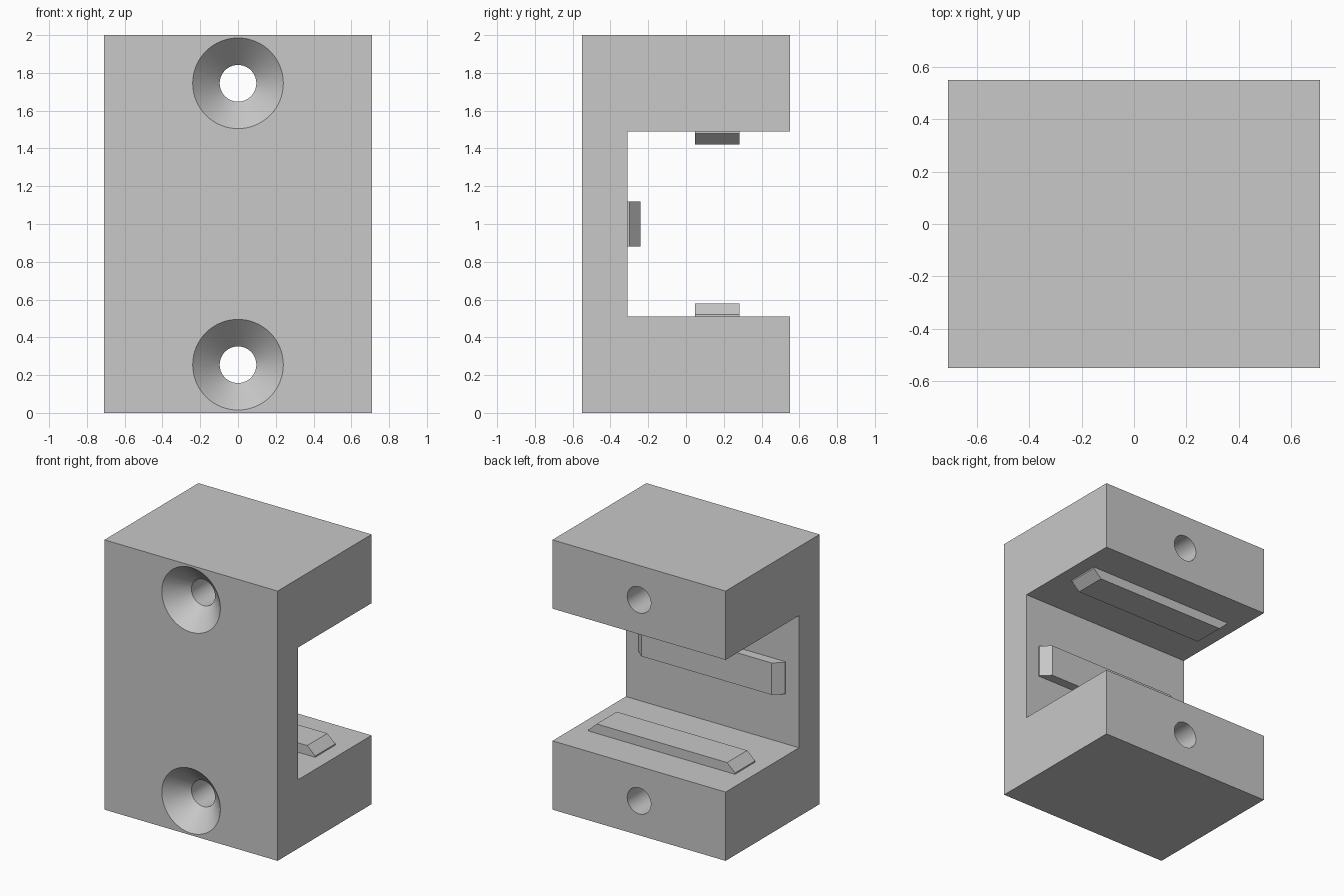
import bpy
import bmesh
import math
from mathutils import Vector

if "Cube" in bpy.data.objects:
    bpy.data.objects.remove(bpy.data.objects["Cube"])

# Plain grey finish
GREY = (0.58, 0.58, 0.58, 1)
grey = bpy.data.materials.new("plain grey")
grey.use_nodes = True
grey.diffuse_color = GREY
grey.node_tree.nodes["Principled BSDF"].inputs["Base Color"].default_value = GREY

W, D, H = 0.71, 0.55, 2.0           # half width, half depth, height
SLOT_BACK, LOW, HIGH = -0.31, 0.51, 1.49
MID_Y, MID_Z = 0.165, 1.0           # rib centres
HOLE_Z = (0.255, 1.745)


def finish(bm, name):
    bmesh.ops.recalc_face_normals(bm, faces=bm.faces)
    mesh = bpy.data.meshes.new(name)
    bm.to_mesh(mesh)
    bm.free()
    obj = bpy.data.objects.new(name, mesh)
    bpy.context.collection.objects.link(obj)
    mesh.materials.append(grey)
    return obj


def extrude_profile(points, offset, name):
    """Close a planar outline and extrude it by offset."""
    bm = bmesh.new()
    face = bm.faces.new([bm.verts.new(p) for p in points])
    new = bmesh.ops.extrude_face_region(bm, geom=[face])["geom"]
    bmesh.ops.translate(bm, vec=offset,
                        verts=[v for v in new if isinstance(v, bmesh.types.BMVert)])
    return finish(bm, name)


# C-shaped bracket body
outline = [(-D, 0), (D, 0), (D, LOW), (SLOT_BACK, LOW),
           (SLOT_BACK, HIGH), (D, HIGH), (D, H), (-D, H)]
body = extrude_profile([(-W, y, z) for y, z in outline], (2 * W, 0, 0), "bracket_body")

# Countersunk screw holes, lathed as one cutter
hole_profile = [(0, -0.65), (0.34, -0.65), (0.097, -0.407), (0.097, 0.65), (0, 0.65)]
bm = bmesh.new()
for z in HOLE_Z:
    verts = [bm.verts.new((r, y, z)) for r, y in hole_profile]
    edges = [bm.edges.new(pair) for pair in zip(verts, verts[1:])]
    bmesh.ops.spin(bm, geom=verts + edges, cent=(0, 0, z), axis=(0, 1, 0),
                   angle=math.tau, steps=64)
bmesh.ops.remove_doubles(bm, verts=bm.verts, dist=0.0001)
cutter = finish(bm, "screw_hole_cutter")
cutter.hide_render = True

cut = body.modifiers.new("screw holes", "BOOLEAN")
cut.operation = "DIFFERENCE"
cut.solver = "EXACT"
cut.object = cutter
bpy.context.view_layer.objects.active = body
body.select_set(True)
bpy.ops.object.modifier_apply(modifier=cut.name)
bpy.data.objects.remove(cutter)
bpy.ops.object.shade_smooth_by_angle(angle=math.radians(30))

# Ribs with sloped ends: (half length, height above the slot wall)
half_rib = [(0.6, 0), (0.6, 0.01), (0.535, 0.07)]
rib_outline = half_rib + [(-x, h) for x, h in reversed(half_rib)]


def add_rib(name, centre, up, across):
    up, across = Vector(up), Vector(across)
    start = Vector(centre) - across * 0.118
    points = [start + Vector((x, 0, 0)) + up * h for x, h in rib_outline]
    extrude_profile(points, across * 0.236, name)


add_rib("lower_rib", (0, MID_Y, LOW), (0, 0, 1), (0, 1, 0))
add_rib("upper_rib", (0, MID_Y, HIGH), (0, 0, -1), (0, 1, 0))
add_rib("wall_rib", (0, SLOT_BACK, MID_Z), (0, 1, 0), (0, 0, 1))
